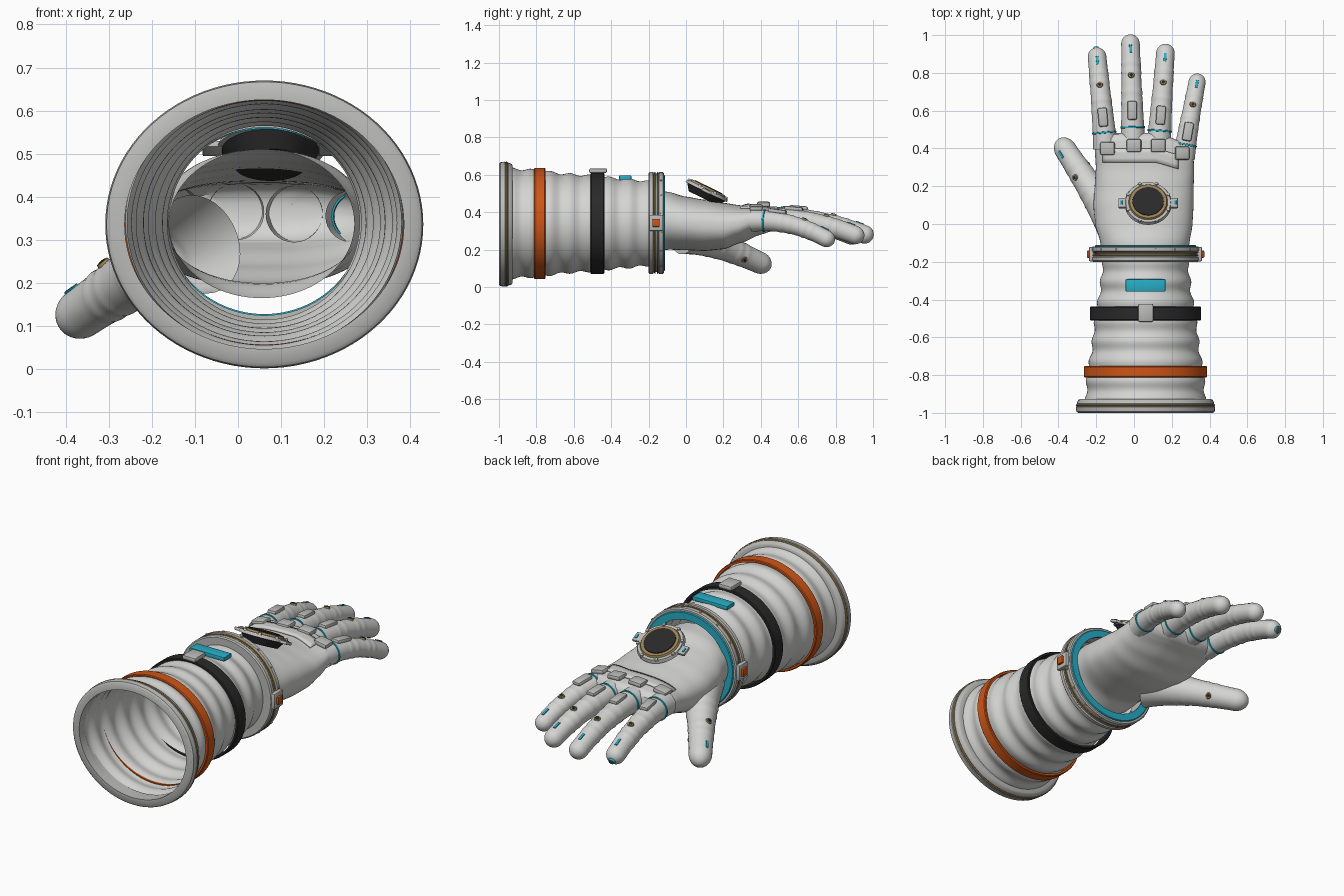
import bpy, bmesh, math
from mathutils import Vector, Matrix

if "Cube" in bpy.data.objects:
    bpy.data.objects.remove(bpy.data.objects["Cube"])

def material(name, r, g, b):
    m = bpy.data.materials.new(name)
    m.diffuse_color = (r, g, b, 1)
    m.use_nodes = True
    m.node_tree.nodes["Principled BSDF"].inputs["Base Color"].default_value = m.diffuse_color
    return m

WHITE = material("suit_white", .66, .66, .65)
GREY = material("metal_grey", .50, .50, .49)
GOLD = material("gold", .33, .23, .09)
ORANGE = material("orange", .62, .09, .008)
BLACK = material("strap_black", .022, .022, .022)
CYAN = material("cyan", .02, .42, .56)
RED = material("red", .55, .03, .02)

def finish(name, bm, mat, normals=True):
    if normals:
        bmesh.ops.recalc_face_normals(bm, faces=bm.faces)
    me = bpy.data.meshes.new(name)
    bm.to_mesh(me)
    bm.free()
    me.materials.append(mat)
    ob = bpy.data.objects.new(name, me)
    bpy.context.collection.objects.link(ob)
    bpy.context.view_layer.objects.active = ob
    ob.select_set(True)
    bpy.ops.object.shade_smooth_by_angle(angle=math.radians(38))
    ob.select_set(False)
    return ob

def loft(name, rings, mat, closed=False, cap_end=False):
    """Skin a list of equal point loops."""
    bm = bmesh.new()
    vs = [[bm.verts.new(p) for p in r] for r in rings]
    n = len(vs[0])
    for a, b in zip(vs, vs[1:] + (vs[:1] if closed else [])):
        for i in range(n):
            bm.faces.new((a[i], a[(i + 1) % n], b[(i + 1) % n], b[i]))
    if cap_end:
        bm.faces.new(vs[-1])
    return finish(name, bm, mat)

def oval(cx, y, cz, rx, rz, n=2.0, count=80):
    pts = []
    for i in range(count):
        a = 2 * math.pi * i / count
        c, s = math.cos(a), math.sin(a)
        pts.append(Vector((cx + rx * math.copysign(abs(c) ** (2 / n), c), y,
                           cz + rz * math.copysign(abs(s) ** (2 / n), s))))
    return pts

def band(name, rx, rz, profile, mat, cz=.34, cx=.061):
    """Oval ring with a closed (y, radial offset) cross-section."""
    return loft(name, [oval(cx, y, cz, rx + d, rz + d, count=96) for y, d in profile], mat, closed=True)

def rect(y0, y1, t):
    return [(y0, -t), (y0, -.004), (y0 + .004, 0), (y1 - .004, 0), (y1, -.004), (y1, -t)]

def frame(pos, x, y, z):
    return Matrix.Translation(pos) @ Matrix((x, y, z)).transposed().to_4x4()

def box(name, size, mat, mtx, bevel=.008):
    bm = bmesh.new()
    bmesh.ops.create_cube(bm, size=1, matrix=Matrix.Diagonal((*size, 1)))
    if bevel:
        bmesh.ops.bevel(bm, geom=bm.edges[:], offset=bevel, segments=2, affect='EDGES', profile=.5)
    bmesh.ops.transform(bm, matrix=mtx, verts=bm.verts)
    return finish(name, bm, mat)

def disc(name, r1, r2, h, mat, mtx, seg=32):
    bm = bmesh.new()
    bmesh.ops.create_cone(bm, cap_ends=True, segments=seg, radius1=r1, radius2=r2, depth=h, matrix=mtx)
    return finish(name, bm, mat)

def lerp_table(table, y):
    for a, b in zip(table, table[1:]):
        if y <= b[0]:
            t = max(0, (y - a[0]) / (b[0] - a[0]))
            t = t * t * (3 - 2 * t) * .5 + t * .5
            return [p + (q - p) * t for p, q in zip(a, b)]
    return list(table[-1])

# Pleated sleeve, open at both ends
SLEEVE = [(-.96, .318, .296), (-.85, .312, .288), (-.6, .278, .262), (-.3, .236, .236), (-.17, .222, .222)]
rings = []
for i in range(81):
    y = -.96 + .79 * i / 80
    _, rx, rz = lerp_table(SLEEVE, y)
    w = .006 * math.sin(2 * math.pi * (y + .96) / .105)
    rings.append(oval(.061, y, .34, rx + w, rz + w, count=96))
loft("sleeve", rings, WHITE)

# Cuff ring with gold trims
band("cuff_ring", .369, .334, [(-1, -.045), (-1, -.012), (-.993, -.003), (-.968, 0), (-.962, -.007), (-.955, -.007),
     (-.95, -.005), (-.932, -.012), (-.927, -.02), (-.927, -.045)], GREY, cz=.336)
band("cuff_gold_trim", .369, .334, rect(-.966, -.953, .012), GOLD, cz=.336)
band("cuff_front_trim", .360, .325, rect(-1, -.99, .006), GOLD, cz=.336)

# Sleeve bands
band("orange_band", .326, .297, rect(-.812, -.752, .014), ORANGE)
band("black_strap", .295, .270, rect(-.510, -.437, .014), BLACK)
box("strap_buckle", (.08, .095, .025), GREY, Matrix.Translation((.062, -.47, .622)))

# Label plate lying on the sleeve
box("label_plate", (.21, .065, .022), CYAN, Matrix.Translation((.061, -.325, .585)), .003)

# Wrist ring, seal and side latches
band("wrist_ring", .284, .273, [(-.2, -.055), (-.2, -.006), (-.194, 0), (-.176, 0), (-.172, -.01), (-.148, -.01),
     (-.144, 0), (-.124, 0), (-.118, -.006), (-.118, -.055)], GREY, cz=.343)
for y in (-.17, -.155):
    band("wrist_gold_trim", .284, .273, rect(y, y + .008, .014), GOLD, cz=.343)
band("wrist_seal", .268, .257, rect(-.122, -.112, .042), CYAN, cz=.343)
for s in (-1, 1):
    x = .061 + s * .284
    box("latch_housing", (.03, .075, .085), GREY, Matrix.Translation((x, -.16, .343)), .005)
    box("latch_button", (.03, .038, .042), ORANGE, Matrix.Translation((x + s * .012, -.16, .343)), .004)
for i in range(16):
    a = 2 * math.pi * (i + .5) / 16
    d = Vector((math.cos(a), 0, math.sin(a)))
    p = Vector((.061 + .284 * d.x, -.134, .343 + .273 * d.z))
    disc("ring_bolt", .006, .006, .008, GREY, Matrix.Translation(p) @ d.to_track_quat('Z', 'Y').to_matrix().to_4x4(), 10)

# Palm: y, centre x, centre z, half width, half height, squareness
PALM = [(-.19, .055, .338, .215, .173, 2), (-.1, .058, .355, .236, .155, 2.1), (0, .052, .340, .258, .143, 2.2),
        (.1, .050, .330, .265, .137, 2.3), (.2, .054, .326, .262, .124, 2.4), (.3, .058, .337, .260, .099, 2.5),
        (.4, .054, .357, .262, .077, 2.6), (.45, .052, .362, .252, .066, 2.5), (.475, .050, .364, .225, .045, 2.4),
        (.482, .050, .365, .15, .02, 2.2)]

def skew(p):
    # The knuckle line falls back towards the little finger
    k = max(0, min(1, (p.y - .2) / .25))
    p.y -= k * max(0, p.x - .12) * .32
    return p

ys = [-.19 + .59 * i / 30 for i in range(31)] + [.42, .437, .45, .463, .475, .482]
rings = []
for y in ys:
    _, cx, cz, rx, rz, n = lerp_table(PALM, y)
    rings.append([skew(p) for p in oval(cx, y, cz, rx, rz, n)])
loft("palm", rings, WHITE, cap_end=True)

def palm_top(x, y):
    _, cx, cz, rx, rz, n = lerp_table(PALM, y)
    return cz + rz * max(0, 1 - abs((x - cx) / rx) ** n) ** (1 / n)

# Knuckle guard following the back of the hand
bm = bmesh.new()
grid = [[bm.verts.new((x, y - .3 * max(0, x - .12), palm_top(x, y) + .004))
         for x in [-.165 + .4 * i / 20 for i in range(21)]] for y in (.325, .35, .375, .4)]
for a, b in zip(grid, grid[1:]):
    for i in range(20):
        bm.faces.new((a[i], a[i + 1], b[i + 1], b[i]))
guard = finish("knuckle_guard", bm, WHITE)
guard.modifiers.new("thickness", 'SOLIDIFY').thickness = .012
guard.modifiers["thickness"].offset = 0
for x, y in ((-.14, .4), (0, .415), (.128, .415), (.255, .375)):
    tilt = Matrix.Rotation((x - .055) * .9, 4, 'Y')
    box("knuckle_pad", (.078, .07, .026), GREY,
        Matrix.Translation((x, y, palm_top(x, .4) + .009)) @ tilt, .01)

# Fingers: base, bend, tip, base radius, tip radius
class Digit:
    def __init__(self, p0, p1, p2, r0, r1):
        self.p = [Vector(v) for v in (p0, p1, p2)]
        self.r0, self.r1 = r0, r1

    def at(self, t):
        a, b, c = self.p
        pos = a * (1 - t) ** 2 + b * 2 * t * (1 - t) + c * t * t
        T = ((b - a) * (1 - t) + (c - b) * t).normalized()
        side = T.cross(Vector((0, 0, 1))).normalized()
        return pos, T, side, side.cross(T)

    def radius(self, t):
        r = self.r0 + (self.r1 - self.r0) * (1 - (1 - t) ** 2)
        return r + sum(.0025 * math.exp(-((t - c) / .018) ** 2) for c in (.36, .46, .64, .72))

    def build(self, name):
        length = sum((self.at((i + 1) / 20)[0] - self.at(i / 20)[0]).length for i in range(20))
        t1 = 1 - self.r1 / length
        ts = [t1 * i / 50 for i in range(51)]
        ts += [t1 + (1 - t1) * math.sin(math.pi / 2 * k / 9) for k in range(1, 9)] + [.9999]
        rings = []
        for t in ts:
            pos, T, s, u = self.at(t)
            r = self.radius(t) * math.sqrt(max(0, 1 - (max(0, t - t1) / (1 - t1)) ** 2))
            rings.append([pos + r * (s * math.cos(a) + u * math.sin(a))
                          for a in (2 * math.pi * i / 32 for i in range(32))])
        loft(name, rings, WHITE, cap_end=True)

    def mount(self, t, turn=0, lift=0):
        """Frame on the skin, z pointing outwards, y along the digit."""
        pos, T, s, u = self.at(t)
        z = u * math.cos(turn) + s * math.sin(turn)
        return frame(pos + z * (self.radius(t) + lift), T.cross(z), T, z)

    def stud(self, t, turn=0):
        m = self.mount(t, turn)
        disc("stud_rim", .018, .015, .012, GOLD, m, 20)
        disc("stud_centre", .009, .009, .016, BLACK, m, 12)

    def cuff(self, t):
        rings = []
        for d, o in ((-.006, -.004), (-.004, .004), (.004, .004), (.006, -.004)):
            pos, T, s, u = self.at(t)
            r = self.radius(t) + o
            rings.append([pos + T * d + r * (s * math.cos(a) + u * math.sin(a))
                          for a in (2 * math.pi * i / 40 for i in range(40))])
        loft("finger_ring", rings, CYAN, closed=True)

FINGERS = {
    "index_finger": Digit((-.15, .40, .36), (-.175, .68, .375), (-.2, .93, .255), .066, .049),
    "middle_finger": Digit((-.005, .42, .365), (-.012, .73, .38), (-.02, 1.0, .262), .066, .049),
    "ring_finger": Digit((.13, .41, .36), (.15, .69, .375), (.17, .95, .258), .066, .049),
    "little_finger": Digit((.262, .35, .355), (.30, .58, .365), (.342, .79, .235), .06, .045),
}
for name, f in FINGERS.items():
    f.build(name)
    f.cuff(.15)
    box("finger_pad", (.05, .1, .022), GREY, f.mount(.29, 0, .004), .009)
    f.stud(.60)
    box("finger_mark", (.014, .045, .008), CYAN, f.mount(.84), .002)

# Index fingertip sensor
tip = FINGERS["index_finger"].at(1)
m = frame(tip[0], tip[2], tip[3], tip[1])
disc("tip_sensor_rim", .02, .015, .01, CYAN, m, 20)
disc("tip_sensor", .009, .009, .014, RED, m, 12)

# Thumb with a broad root blending into the palm
thumb = Digit((-.09, .0, .29), (-.22, .17, .235), (-.398, .448, .105), .118, .058)
thumb.build("thumb")
thumb.stud(.62, -.6)
thumb.stud(.70, 2.1)
box("thumb_mark", (.014, .045, .008), CYAN, thumb.mount(.86, -.6), .002)

# Tilted dial on the back of the hand
dial = Matrix.Translation((.075, .11, .512)) @ Matrix.Rotation(math.radians(-26), 4, 'X')
def on_dial(x, y, z):
    return dial @ Matrix.Translation((x, y, z))
disc("dial_base", .085, .115, .04, BLACK, on_dial(0, 0, -.022), 48)
disc("dial_bezel", .125, .118, .018, GREY, on_dial(0, 0, .004), 48)
disc("dial_gold_ring", .106, .098, .014, GOLD, on_dial(0, 0, .016), 48)
disc("dial_face", .084, .082, .012, BLACK, on_dial(0, 0, .021), 48)
for i in range(8):
    a = 2 * math.pi * (i + .5) / 8
    disc("dial_bolt", .01, .008, .012, GREY, on_dial(.116 * math.cos(a), .116 * math.sin(a), .014), 12)
for s in (-1, 1):
    box("dial_tab", (.045, .055, .016), GREY, on_dial(s * .135, 0, 0), .004)
    box("dial_tab_light", (.012, .025, .008), CYAN, on_dial(s * .143, 0, .008), .002)
